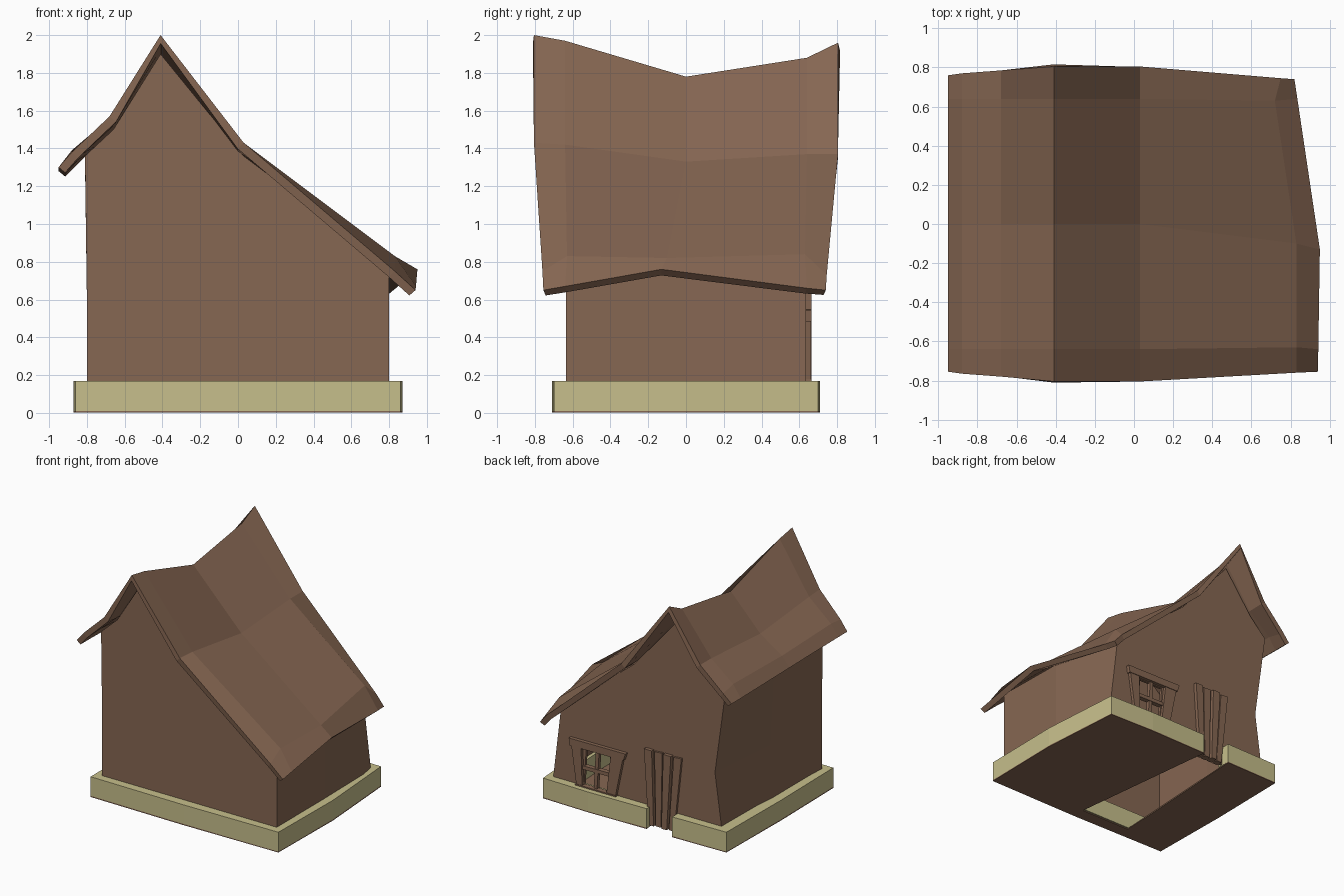
import bpy, bmesh

cube = bpy.data.objects.get("Cube")
if cube:
    bpy.data.objects.remove(cube, do_unlink=True)


def material(name, rgb):
    mat = bpy.data.materials.new(name)
    mat.use_nodes = True
    mat.diffuse_color = (*rgb, 1)
    mat.node_tree.nodes["Principled BSDF"].inputs["Base Color"].default_value = (*rgb, 1)
    return mat


BROWN = material("brown wood", (0.24, 0.135, 0.085))
CREAM = material("cream stone", (0.57, 0.52, 0.26))


def finish(name, bm, mat, recalc=True):
    if recalc:
        bmesh.ops.recalc_face_normals(bm, faces=bm.faces)
    mesh = bpy.data.meshes.new(name)
    bm.to_mesh(mesh)
    bm.free()
    mesh.materials.append(mat)
    obj = bpy.data.objects.new(name, mesh)
    bpy.context.collection.objects.link(obj)
    return obj


def loft(name, rings, mat, skip=-1, caps=True):
    """Join closed rings of points; skip leaves out one strip."""
    bm = bmesh.new()
    rows = [[bm.verts.new(p) for p in ring] for ring in rings]
    n = len(rows[0])
    for a, b in zip(rows, rows[1:]):
        for i in range(n):
            if i != skip:
                j = (i + 1) % n
                bm.faces.new((a[i], a[j], b[j], b[i]))
    if caps:
        bm.faces.new(rows[0])
        bm.faces.new(rows[-1])
    return finish(name, bm, mat)


def panel(name, outline, y0, y1):
    """Upright plate with an x-z outline."""
    return loft(name, [[(x, y, z) for x, z in outline] for y in (y0, y1)], BROWN)


def slab(name, outline, z0, z1, mat):
    """Flat plate with an x-y outline."""
    return loft(name, [[(x, y, z) for x, y in outline] for z in (z0, z1)], mat)


def solidify(obj, thickness):
    mod = obj.modifiers.new("thickness", "SOLIDIFY")
    mod.thickness = thickness
    mod.offset = -1
    return mod


# Walls: three cross-sections, pinched at the back, open underneath
front = [(-.80, .02), (-.80, .6), (-.81, 1.36), (-.66, 1.5), (-.41, 1.9),
         (.03, 1.36), (.80, .78), (.80, .02)]
middle = [(-.80, .02), (-.77, .6), (-.81, 1.32), (-.66, 1.44), (-.41, 1.7),
          (.03, 1.27), (.80, .77), (.80, .02)]
back = [(-.79, .02), (-.71, .6), (-.81, 1.32), (-.66, 1.47), (-.41, 1.81),
        (.03, 1.3), (.70, .76), (.79, .02)]
walls = loft("walls", [[(x, y, z) for x, z in section] for section, y in
                       ((front, -.635), (middle, 0), (back, .635))], BROWN, skip=7)
solidify(walls, 0.03)

# Window opening cut through the back wall
cutter = panel("window_cutter", [(.25, .48), (.47, .48), (.49, .17), (.27, .17)], .5, .8)
cutter.hide_render = True
cutter.hide_viewport = True
cutter.display_type = "WIRE"
cut = walls.modifiers.new("window hole", "BOOLEAN")
cut.operation = "DIFFERENCE"
cut.solver = "EXACT"
cut.object = cutter

# Roof: columns run from the left eave over the ridge to the right eave
ROWS = (-.805, -.64, 0, .64, .805)
columns = [
    ((-.95,) * 5, (1.3, 1.3, 1.29, 1.28, 1.28), (-.755, -.64, 0, .64, .76)),
    ((-.88,) * 5, (1.38, 1.39, 1.37, 1.38, 1.35), (-.765, -.64, 0, .64, .77)),
    ((-.68,) * 5, (1.57, 1.56, 1.5, 1.54, 1.54), (-.78, -.64, 0, .64, .785)),
    ((-.41,) * 5, (2.0, 1.97, 1.78, 1.88, 1.96), ROWS),
    ((.03,) * 5, (1.43, 1.42, 1.33, 1.37, 1.37), ROWS),
    ((.83, .83, .83, .72, .75), (.75, .83, .82, .84, .73), (-.76, -.63, -.1, .63, .745)),
    ((.94, .942, .95, .835, .82), (.65, .67, .76, .66, .65), (-.755, -.64, -.13, .64, .74)),
]
bm = bmesh.new()
grid = [[bm.verts.new((x, y, z)) for x, z, y in zip(xs, zs, ys)] for xs, zs, ys in columns]
for a, b in zip(grid, grid[1:]):
    for i in range(4):
        bm.faces.new((a[i], b[i], b[i + 1], a[i + 1]))
roof = finish("roof", bm, BROWN, recalc=False)
solidify(roof, 0.045)

# Stone footing: a ring broken at the doorway
outer = [(-.13, .70), (.40, .71), (.82, .70), (.87, 0), (.86, -.70), (0, -.71),
         (-.86, -.70), (-.87, 0), (-.86, .70), (-.37, .71)]
inner = [(-.37, .59), (-.74, .59), (-.75, 0), (-.75, -.59), (0, -.59),
         (.75, -.59), (.75, 0), (.72, .59), (-.13, .59)]
slab("footing", outer + inner, .01, .17, CREAM)

# Floor underside with a slot running in from the doorway
slab("floor", outer + [(-.44, -.6), (.02, -.6)], .002, .012, BROWN)

# Door of leaning planks that stand out by different amounts
for i in range(4):
    top, bottom = -.08 - .088 * i, -.12 - .06 * i
    panel(f"door_plank_{i + 1}",
          [(top, .64 - .006 * (i % 2)), (top - .07, .64), (bottom - .048, .02), (bottom, .02)],
          .60, .665 - .012 * (i % 2))

# Crooked window surround and crossed glazing bars
panel("window_lintel", [(.09, .55), (.61, .545), (.60, .485), (.11, .49)], .62, .665)
panel("window_post_left", [(.50, .49), (.59, .49), (.54, .15), (.49, .15)], .62, .66)
panel("window_post_right", [(.12, .49), (.23, .49), (.27, .15), (.19, .15)], .62, .66)
panel("window_sill", [(.18, .18), (.55, .18), (.55, .14), (.18, .14)], .62, .665)
panel("window_bar_upright", [(.345, .49), (.375, .49), (.395, .16), (.365, .16)], .615, .645)
panel("window_bar_cross", [(.22, .345), (.51, .34), (.51, .31), (.22, .315)], .61, .65)
